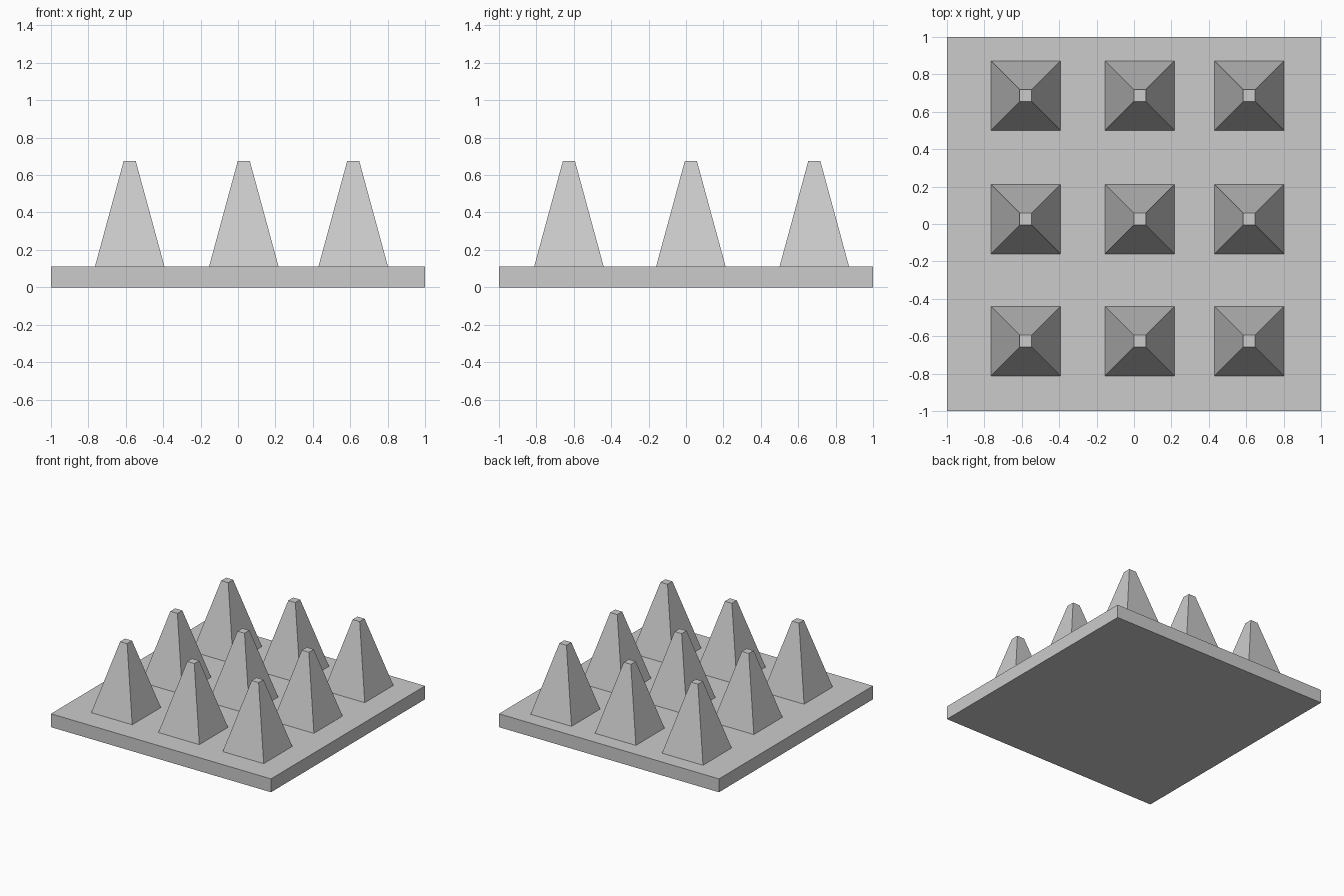
import bpy
from math import pi, sqrt

if "Cube" in bpy.data.objects:
    bpy.data.objects.remove(bpy.data.objects["Cube"])

PLATE_H = 0.11
SPIKE_TOP = 0.676
BASE_HALF, TIP_HALF = 0.186, 0.032

# Square base plate
bpy.ops.mesh.primitive_cube_add(size=1, location=(0, 0, PLATE_H / 2))
plate = bpy.context.object
plate.name = "base_plate"
plate.scale = (2, 2, PLATE_H)
bpy.ops.object.transform_apply(location=False, rotation=False, scale=True)


def add_spike(name, x, y):
    """Square tapered spike with a flat tip, standing on the plate."""
    height = SPIKE_TOP - PLATE_H
    bpy.ops.mesh.primitive_cone_add(
        vertices=4, radius1=BASE_HALF * sqrt(2), radius2=TIP_HALF * sqrt(2),
        depth=height, location=(x, y, PLATE_H + height / 2),
        rotation=(0, 0, pi / 4))
    spike = bpy.context.object
    spike.name = name
    bpy.ops.object.transform_apply(location=False, rotation=True, scale=False)


# Three by three grid of spikes, slightly uneven spacing
for row, y in enumerate((-0.626, 0.026, 0.686), 1):
    for col, x in enumerate((-0.579, 0.031, 0.616), 1):
        add_spike(f"spike_row{row}_col{col}", x, y)
